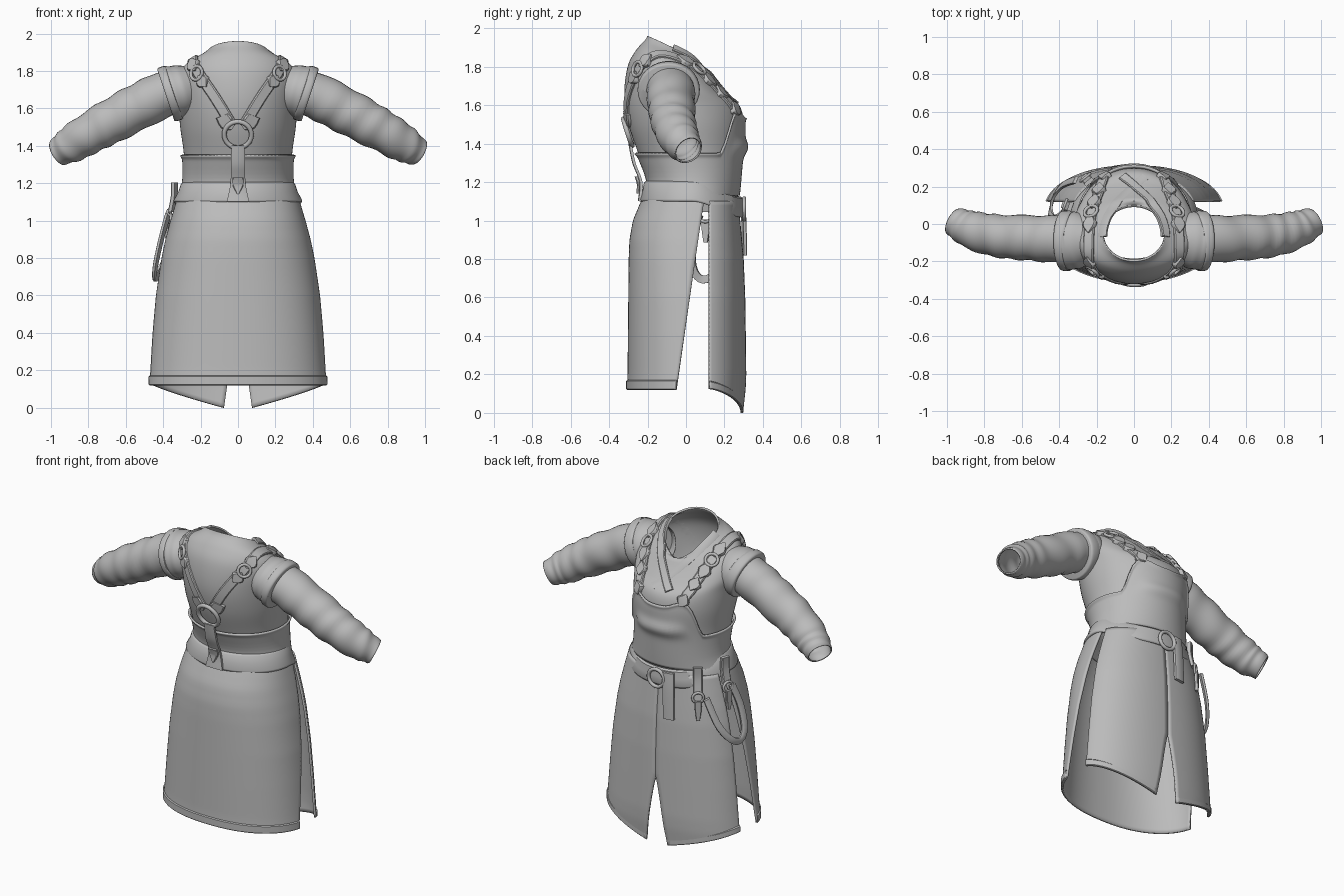
import bpy, bmesh, math
from mathutils import Vector
from mathutils.bvhtree import BVHTree

if "Cube" in bpy.data.objects:
    bpy.data.objects.remove(bpy.data.objects["Cube"])

cloth = bpy.data.materials.new("grey_cloth")
cloth.diffuse_color = (0.5, 0.5, 0.5, 1)
cloth.use_nodes = True
cloth.node_tree.nodes["Principled BSDF"].inputs["Base Color"].default_value = cloth.diffuse_color


def smooth(a, b, x):
    t = min(1, max(0, (x - a) / (b - a)))
    return t * t * (3 - 2 * t)


def spline(keys, n):
    """Catmull-Rom samples through tuples of any length."""
    out, m = [], len(keys) - 1
    for i in range(n):
        u = i / (n - 1) * m
        k = min(int(u), m - 1)
        t = u - k
        p = [keys[min(max(k + j, 0), m)] for j in (-1, 0, 1, 2)]
        out.append(tuple(0.5 * (2 * b + (c - a) * t + (2 * a - 5 * b + 4 * c - d) * t * t
                                + (3 * b - a - 3 * c + d) * t ** 3) for a, b, c, d in zip(*p)))
    return out


def lerp_keys(keys, x):
    """Linear lookup in rows sorted by their first value."""
    for a, b in zip(keys, keys[1:]):
        if x <= b[0]:
            t = max(0, (x - a[0]) / (b[0] - a[0]))
            return [p + (q - p) * t for p, q in zip(a, b)]
    return list(keys[-1])


def sheet(name, rows, closed=False, thick=0.0, caps=False):
    """Surface through rows of points, optionally wrapped and thickened."""
    bm = bmesh.new()
    vs = [[bm.verts.new(p) for p in r] for r in rows]
    n = len(rows[0])
    for a, b in zip(vs, vs[1:]):
        for j in range(n if closed else n - 1):
            k = (j + 1) % n
            bm.faces.new((a[j], a[k], b[k], b[j]))
    if caps:
        bm.faces.new(vs[0])
        bm.faces.new(vs[-1])
    bmesh.ops.recalc_face_normals(bm, faces=bm.faces)
    me = bpy.data.meshes.new(name)
    bm.to_mesh(me)
    bm.free()
    me.materials.append(cloth)
    ob = bpy.data.objects.new(name, me)
    bpy.context.collection.objects.link(ob)
    if thick:
        mod = ob.modifiers.new("thickness", 'SOLIDIFY')
        mod.thickness, mod.offset = thick, 0
    return ob


def tube(name, keys, n, thick, wrinkle=0.0):
    """Open sleeve along keys of x, y, z, depth radius, height radius."""
    s, rows = spline(keys, n), []
    for i, (x, y, z, ra, rb) in enumerate(s):
        t = (Vector(s[min(i + 1, n - 1)][:3]) - Vector(s[max(i - 1, 0)][:3])).normalized()
        a = Vector((0, 1, 0))
        a = (a - t * a.dot(t)).normalized()
        b = t.cross(a)
        row = []
        for j in range(32):
            q = math.tau * j / 32
            w = 1 + wrinkle * math.sin(i * 0.95 + 1.5 * math.sin(q + i * 0.2)) * smooth(0, 12, i)
            row.append(Vector((x, y, z)) + (a * ra * math.cos(q) + b * rb * math.sin(q)) * w)
        rows.append(row)
    return sheet(name, rows, True, thick)


# Torso: z, forward tilt, centre y, half width, half depth
TORSO = [(1.10, 0, 0.02, 0.315, 0.24), (1.20, 0, 0.04, 0.283, 0.23), (1.35, 0, 0.02, 0.283, 0.262),
         (1.50, 0, 0, 0.303, 0.293), (1.62, 0.1, -0.02, 0.313, 0.295), (1.72, 0.3, -0.04, 0.325, 0.258),
         (1.80, 0.4, -0.05, 0.295, 0.205), (1.86, 0.45, -0.05, 0.20, 0.16), (1.885, 0.5, -0.05, 0.165, 0.145)]
SECTIONS = spline(TORSO, 49)


def torso_point(sec, q, off=0.0):
    z, tilt, cy, rx, ry = sec
    s = math.sin(q)
    y = (ry + off) * s
    dip = 0.06 * smooth(1.83, 1.885, z) * max(0, s) ** 6
    return Vector(((rx + off) * math.cos(q), cy + y, z - tilt * y - dip))


ANG = [math.tau * j / 72 for j in range(72)]
torso = sheet("tunic_torso", [[torso_point(s, q) for q in ANG] for s in SECTIONS], True, 0.012)
bvh = BVHTree.FromPolygons([v.co for v in torso.data.vertices], [p.vertices[:] for p in torso.data.polygons])


def snap(p):
    co, n, _, _ = bvh.find_nearest(Vector(p))
    return co, (n if n.dot(co - Vector((0, 0, 1.55))) > 0 else -n)


# Bib and waistband: high on the chest, cut low under the arms
rows = []
for i in range(29):
    row = []
    for q in ANG:
        s = math.sin(q)
        top = 1.35 + 0.23 * smooth(0.55, 0.88, s) - 0.04 * smooth(0.9, 1, s)
        z = 1.13 + (top - 1.13) * i / 28
        off = 0.011 + 0.010 * math.exp(-((top - z) / 0.014) ** 2)
        off += 0.022 * math.exp(-((z - 1.38) / 0.04) ** 2) * smooth(0.75, 1, s)
        row.append(torso_point(lerp_keys(SECTIONS, z), q, off))
    rows.append(row)
sheet("bib_and_waistband", rows, True, 0.012)

# Belt, dipping toward the buckle
rows = []
for z, rx, yb, yf in ((1.20, 0.288, -0.203, 0.278), (1.192, 0.298, -0.212, 0.287),
                      (1.15, 0.312, -0.219, 0.29), (1.11, 0.334, -0.232, 0.293), (1.10, 0.334, -0.23, 0.288)):
    cy = 0.03
    rows.append([(rx * math.cos(q), cy + (yf - cy if math.sin(q) > 0 else cy - yb) * math.sin(q),
                  z - 0.08 * smooth(0, 1, math.sin(q))) for q in ANG])
sheet("belt", rows, True, 0.016)

# Skirt outline: z, half width, depth toward -y, depth toward +y
SKIRT = [(0, 0.478, -0.30, 0.292), (0.12, 0.478, -0.302, 0.305), (0.2, 0.47, -0.298, 0.308),
         (0.4, 0.453, -0.296, 0.305), (0.6, 0.433, -0.294, 0.302), (0.8, 0.403, -0.292, 0.294),
         (0.9, 0.382, -0.288, 0.285), (1.0, 0.355, -0.27, 0.276), (1.1, 0.325, -0.228, 0.268),
         (1.16, 0.30, -0.20, 0.262)]
CY, EXP = 0.04, 0.88


def skirt_point(q, z):
    _, rx, yb, yf = lerp_keys(SKIRT, z)
    c, s = math.cos(q), math.sin(q)
    x = math.copysign(abs(c) ** EXP, c) * rx
    y = CY + math.copysign(abs(s) ** EXP, s) * (yf - CY if s > 0 else CY - yb)
    return Vector((x, y, z))


def angle_at_y(y, z):
    _, _, yb, yf = lerp_keys(SKIRT, z)
    r = (y - CY) / (yf - CY if y > CY else CY - yb)
    return math.asin(math.copysign(min(1, abs(r)) ** (1 / EXP), r))


# Wide skirt panel on the -y side
rows = []
for i in range(41):
    z = 1.14 - i / 40 * 1.02
    e = angle_at_y(-0.05 + 0.14 * (z - 0.12) / 0.96, z)
    rows.append([skirt_point(e + (-math.pi - 2 * e) * j / 60, z) for j in range(61)])
sheet("wide_skirt_panel", rows, False, 0.012)
hem = [[p + Vector((p.x, p.y, 0)).normalized() * o + Vector((0, 0, dz)) for p in rows[-1]]
       for o, dz in ((0.002, 0.05), (0.008, 0.045), (0.008, 0.005), (0.002, 0))]
sheet("wide_panel_hem", hem, False, 0.004)

# Two split skirt panels on the +y side with slanted hems
for s, side in ((1, "right"), (-1, "left")):
    rows = []
    for i in range(45):
        row = []
        for j in range(29):
            u = j / 28
            z = 1.10 - i / 44 * (1.10 - 0.125 * (1 - u ** 1.3))
            slit = 0.075 * min(1, max(0, (0.43 - z) / 0.43)) ** 0.8
            a = angle_at_y(0.12, z)
            b = math.acos((slit / lerp_keys(SKIRT, z)[1]) ** (1 / EXP))
            p = skirt_point(a + (b - a) * u, z)
            row.append(Vector((p.x * s, p.y, p.z)))
        rows.append(row)
    sheet(side + "_split_panel", rows, False, 0.012)
    hem = [[p + Vector((p.x, p.y, 0)).normalized() * o + Vector((0, 0, dz)) for p in rows[-1]]
           for o, dz in ((0.002, 0.04), (0.008, 0.035), (0.008, 0.005), (0.002, 0))]
    sheet(side + "_split_hem", hem, False, 0.004)


def strap(name, pts, width, thick, normal=None, widths=None, n=28):
    """Flat band; follows the torso unless a fixed normal is given."""
    P = [Vector(p) for p in spline(pts, n)]
    fr = [(p, Vector(normal).normalized()) if normal else snap(p) for p in P]
    rows = []
    for i, (p, nn) in enumerate(fr):
        t = (fr[min(i + 1, n - 1)][0] - fr[max(i - 1, 0)][0]).normalized()
        k = spline([(w,) for w in widths], n)[i][0] if widths else 1
        a = t.cross(nn).normalized() * width * k / 2
        rows.append([p - a - nn * 0.006, p + a - nn * 0.006, p + a + nn * thick * 0.7,
                     p + a * 0.8 + nn * thick, p - a * 0.8 + nn * thick, p - a + nn * thick * 0.7])
    return sheet(name, rows, True, 0, True)


def ring(name, p, n, R, r):
    bpy.ops.mesh.primitive_torus_add(major_segments=32, minor_segments=10, major_radius=R, minor_radius=r,
                                     location=p, rotation=Vector(n).to_track_quat('Z', 'Y').to_euler())
    ob = bpy.context.object
    ob.name = name
    ob.data.materials.append(cloth)


ARM = [(0.30, -0.08, 1.71, 0.115, 0.11), (0.42, -0.08, 1.665, 0.122, 0.118), (0.55, -0.075, 1.60, 0.117, 0.118),
       (0.68, -0.068, 1.53, 0.113, 0.114), (0.78, -0.055, 1.475, 0.106, 0.106), (0.87, -0.03, 1.42, 0.096, 0.098),
       (0.92, -0.008, 1.39, 0.085, 0.085), (0.962, 0.014, 1.365, 0.073, 0.07)]
CAP = [(0.21, -0.08, 1.725, 0.10, 0.10), (0.29, -0.085, 1.70, 0.146, 0.132), (0.335, -0.09, 1.688, 0.15, 0.138),
       (0.345, -0.09, 1.685, 0.158, 0.147), (0.375, -0.09, 1.675, 0.158, 0.148), (0.384, -0.09, 1.672, 0.148, 0.138),
       (0.375, -0.09, 1.675, 0.125, 0.12)]
HARNESS = [(0.04, -0.31, 1.52), (0.12, -0.31, 1.65), (0.215, -0.25, 1.79), (0.238, -0.12, 1.86),
           (0.23, 0.07, 1.79), (0.195, 0.2, 1.68), (0.165, 0.28, 1.575)]
for s, side in ((1, "right"), (-1, "left")):
    def m(keys):
        return [(s * k[0],) + tuple(k[1:]) for k in keys]
    # Sleeve, armhole cuff, harness strap and neck lapel
    tube(side + "_sleeve", m(ARM), 44, 0.008, 0.035)
    tube(side + "_shoulder_cuff", m(CAP), 30, 0.006)
    strap(side + "_harness_strap", m(HARNESS), 0.06, 0.018, n=50)
    strap(side + "_neck_lapel", m([(0.165, -0.07, 1.89), (0.145, 0.03, 1.84), (0.08, 0.13, 1.75),
                                   (0, 0.21, 1.67), (-0.06, 0.25, 1.61)]), 0.05, 0.012 + 0.004 * s)
    # Strap rings with pointed plates either side
    for spot, a, b in (("lower", (0.19, -0.275, 1.745), (0.23, -0.2, 1.825)),
                       ("upper", (0.237, 0.0, 1.83), (0.22, 0.13, 1.745)),
                       ("chest", (0.195, 0.2, 1.68), (0.165, 0.27, 1.585))):
        a, b = (Vector((s * p[0], p[1], p[2])) for p in (a, b))
        if spot != "chest":
            co, n = snap((a + b) / 2)
            ring(side + "_" + spot + "_strap_ring", co + n * 0.022, n, 0.037, 0.009)
        d = (b - a) * 0.35
        for tag, c in (("first", a), ("second", b)):
            strap(side + "_" + spot + "_" + tag + "_plate", [c - d, c, c + d], 0.08, 0.028, widths=(0.1, 1, 0.1), n=9)
    # Corner plates over the centre ring
    strap(side + "_corner_plate", m([(0.025, -0.31, 1.5), (0.06, -0.31, 1.52), (0.085, -0.31, 1.56)]),
          0.08, 0.024, widths=(0.4, 1, 0.9), n=9)

# Centre ring and hanging strap on the -y side
co, n = snap((0, -0.3, 1.46))
ring("centre_harness_ring", co + n * 0.02, n, 0.073, 0.013)
strap("centre_harness_strap", [(0, -0.288, 1.40), (0, -0.268, 1.3), (0, -0.232, 1.2), (0, -0.238, 1.10)],
      0.085, 0.012, (0, -1, 0.1), (0.8, 0.9, 0.95, 1.4))
strap("centre_strap_tip", [(0, -0.25, 1.23), (0, -0.238, 1.19), (0, -0.24, 1.14)], 0.06, 0.018, (0, -1, 0), (1, 1, 0.1))

# Belt buckle and belt end
ring("belt_buckle", (0, 0.302, 1.06), (0, 1, 0), 0.055, 0.011)
strap("belt_end", [(-0.08, 0.29, 1.11), (-0.085, 0.298, 1.0), (-0.09, 0.302, 0.82)], 0.07, 0.012, (-0.15, 1, 0))

# Belt loops, rings and hanging strap on the -x side
for i, (x, y, z) in enumerate(((-0.23, 0.212, 1.09), (-0.325, 0.085, 1.135))):
    out = Vector((x * 0.75, y, 0)).normalized()
    p = Vector((x, y, z)) + out * 0.012
    strap("belt_loop_%d" % i, [p + Vector((0, 0, 0.07)), p, p + out * 0.018 - Vector((0, 0, 0.09))],
          0.055, 0.016, out, n=8)
    ring("loop_ring_%d" % i, p + out * 0.035 - Vector((0, 0, 0.11)), out, 0.032, 0.008)
    strap("ring_tab_%d" % i, [p + out * 0.04 - Vector((0, 0, h)) for h in (0.13, 0.18, 0.25)],
          0.04, 0.012, out, (1, 1, 0.5), n=10)
strap("hanging_strap", [(-0.31, 0.235, 0.98), (-0.375, 0.21, 0.82), (-0.425, 0.15, 0.72), (-0.443, 0.08, 0.695),
                        (-0.44, 0.035, 0.76), (-0.41, 0.035, 0.9), (-0.375, 0.07, 1.03)], 0.04, 0.01, (-0.9, 0.4, 0))

# Smooth shading that keeps hard edges
bpy.ops.object.select_all(action='SELECT')
bpy.context.view_layer.objects.active = torso
bpy.ops.object.shade_smooth_by_angle(angle=math.radians(40))
